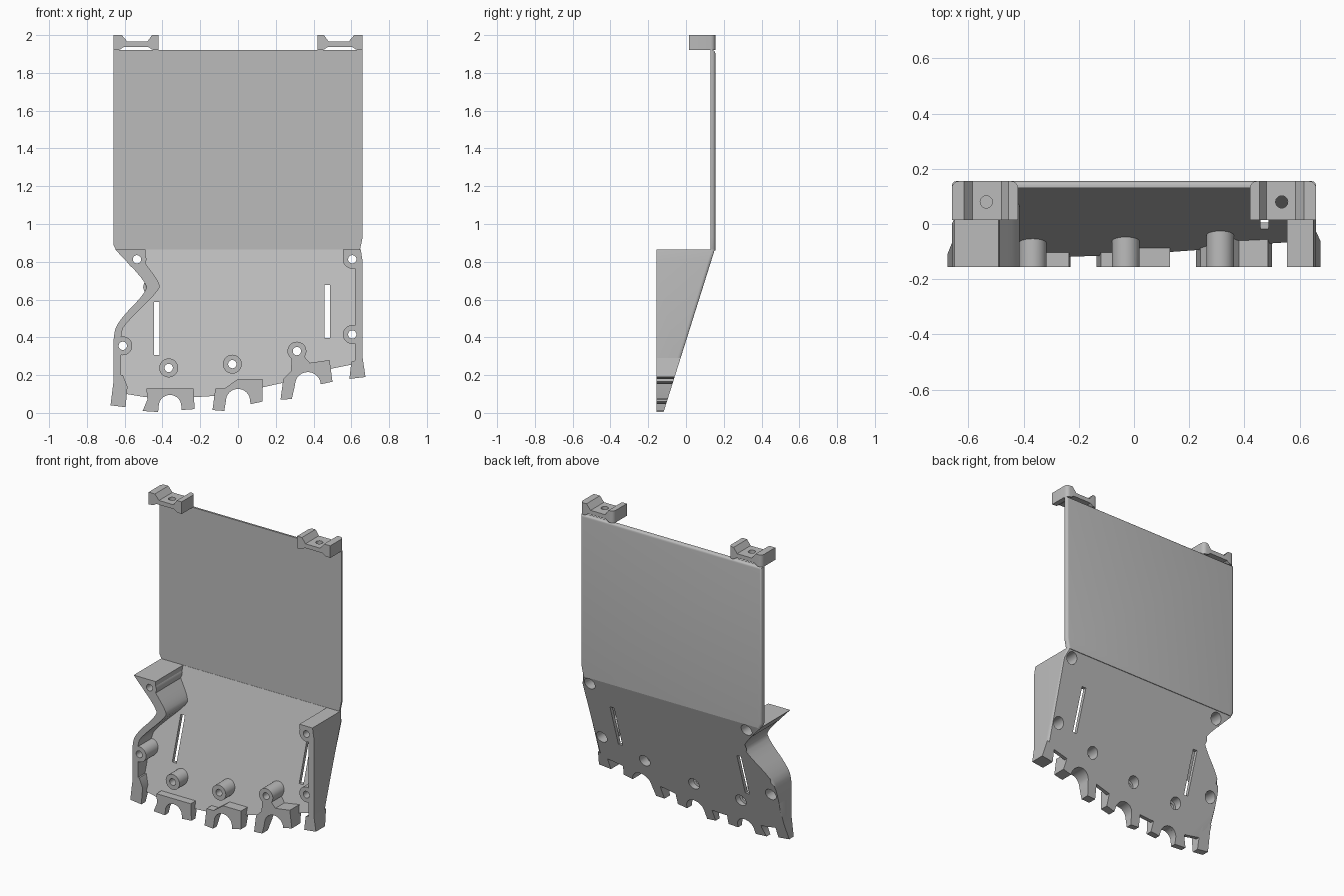
import bpy, bmesh
from math import sin, cos, pi

cube = bpy.data.objects.get("Cube")
if cube:
    bpy.data.objects.remove(cube)

grey = bpy.data.materials.new("plain_grey")
grey.use_nodes = True
grey.diffuse_color = (0.5, 0.5, 0.5, 1)
grey.node_tree.nodes["Principled BSDF"].inputs["Base Color"].default_value = (0.5, 0.5, 0.5, 1)

FRONT = -0.155


def slope_back(z):
    return -0.12 + 0.315 * z


def slope_front(z):
    return slope_back(z) - 0.024


def boss_back(z):
    return slope_back(z) - 0.012


def prism(name, outline, front, back, radius=0, rule=None):
    """Extrude an XZ outline between two depths, each a number or a function of z."""
    depth = [d if callable(d) else (lambda z, d=d: d) for d in (front, back)]
    bm = bmesh.new()
    rings = [[bm.verts.new((x, d(z), z)) for x, z in outline] for d in depth]
    n = len(outline)
    bm.faces.new(rings[0])
    bm.faces.new(rings[1][::-1])
    for i in range(n):
        j = (i + 1) % n
        bm.faces.new((rings[0][j], rings[0][i], rings[1][i], rings[1][j]))
    if radius:
        edges = []
        for i in range(n):
            a, b = rings[1][i], rings[1][(i + 1) % n]
            if rule((a.co + b.co) / 2, b.co - a.co):
                edges.append(bm.edges.get((a, b)))
        bmesh.ops.bevel(bm, geom=edges, offset=radius, segments=4, profile=0.5,
                        affect='EDGES', clamp_overlap=True)
    bmesh.ops.recalc_face_normals(bm, faces=bm.faces)
    mesh = bpy.data.meshes.new(name)
    bm.to_mesh(mesh)
    bm.free()
    obj = bpy.data.objects.new(name, mesh)
    bpy.context.collection.objects.link(obj)
    mesh.materials.append(grey)
    return obj


def circle(x, z, r, n=28, start=0, sweep=2 * pi):
    return [(x + r * cos(start + sweep * i / n), z + r * sin(start + sweep * i / n))
            for i in range(n)]


def rounded(points, times=2):
    """Corner cutting that keeps the end points."""
    for _ in range(times):
        out = [points[0]]
        for (ax, az), (bx, bz) in zip(points, points[1:]):
            out += [(ax * .75 + bx * .25, az * .75 + bz * .25),
                    (ax * .25 + bx * .75, az * .25 + bz * .75)]
        points = out + [points[-1]]
    return points


def box(x0, x1, z0, z1):
    return [(x0, z0), (x1, z0), (x1, z1), (x0, z1)]


def cut(obj, cutter):
    bpy.context.view_layer.objects.active = obj
    mod = obj.modifiers.new("cut", 'BOOLEAN')
    mod.operation = 'DIFFERENCE'
    mod.solver = 'EXACT'
    mod.object = cutter
    bpy.ops.object.modifier_apply(modifier=mod.name)


def cutter(*args):
    obj = prism("cutter", *args)
    obj.hide_render = True
    return obj


# Sloped tray with a zigzag side wall and a straight side wall
zigzag = rounded([(-.65, .865), (-.485, .69), (-.485, .64), (-.64, .48), (-.66, .4), (-.66, .3)])
bottom = [(-.66, .12), (-.59, .1), (-.5, .085), (-.2, .085), (-.12, .09), (.13, .135),
          (.24, .16), (.5, .235), (.6, .255), (.66, .27)]
tray = prism("sloped_tray", zigzag + bottom + [(.66, .8), (.65, .865)], FRONT, slope_back, 0.028,
             lambda m, d: abs(m.x) > .45 and abs(d.z) > .3 * abs(d.x))
inner = rounded([(-.49, .79), (-.415, .69), (-.415, .65), (-.6, .47), (-.62, .42), (-.62, .3)])
pocket = cutter([(-.49, .9)] + inner + [(-.62, -.1), (.62, -.1), (.62, .83), (.555, .83), (.555, .9)],
                -0.4, slope_front)
cut(tray, pocket)
parts = [tray]

# Feet along the lower edge
feet = [
    [(-.66, .2), (-.66, .16), (-.675, .04), (-.595, .03), (-.585, .14), (-.61, .2)],
    [(-.485, .13), (-.48, .07), (-.505, .01), (-.43, .005), (-.3, .015), (-.23, .02), (-.235, .13)],
    [(-.12, .13), (-.135, .015), (-.07, .01), (.06, .045), (.13, .06), (.13, .18), (0, .18), (-.07, .13)],
    [(.24, .18), (.225, .07), (.31, .075), (.43, .15), (.5, .165), (.485, .28), (.38, .265),
     (.34, .31), (.285, .31), (.28, .22)],
    [(.6, .27), (.59, .18), (.675, .19), (.66, .29)],
]
for i, outline in enumerate(feet):
    parts.append(prism(f"foot_{i + 1}", outline, FRONT, slope_back))

# Screw bosses
spots = [(-.535, .813), (.605, .813), (.605, .415), (-.61, .355), (-.367, .238), (-.03, .258), (.312, .327)]
for i, (x, z) in enumerate(spots):
    parts.append(prism(f"screw_boss_{i + 1}", circle(x, z, .05), FRONT, boss_back))

# Screw holes, arches and slots cut through the lower parts
cutters = []
for x, z in spots:
    cutters.append(cutter(circle(x, z, .022), -.4, .4))
    cutters.append(cutter(circle(x, z, .038), -.09, .4))
for x, z, r, lean in ((-.36, .035, .06, 0), (0, .063, .064, .01), (.37, .148, .068, .02)):
    arch = circle(x, z, r, 16, 0, pi) + [(x - r, z), (x - r - .015 - lean, z - .15),
                                         (x + r + .015 + lean, z - .15)]
    cutters.append(cutter(arch, -.4, .4))
for x0, z0 in ((-.445, .307), (.458, .397)):
    cutters.append(cutter(box(x0, x0 + .03, z0, z0 + .28), -.4, .4))
for part in parts:
    for c in cutters:
        cut(part, c)

# Upright back panel
parts.append(prism("back_panel", [(-.645, .86), (.645, .86), (.66, .93), (.66, 1.92), (-.66, 1.92), (-.66, .89)],
                   .13, .155, .016, lambda m, d: abs(m.x) > .6 or m.z > 1.5))

# Grooved hooks on the top corners, each with an upright hole
bpy.ops.mesh.primitive_cylinder_add(vertices=28, radius=.022, depth=.3, location=(0, .08, 1.95))
drill = bpy.context.object
drill.hide_render = True
for name, side in (("right_hook", -1), ("left_hook", 1)):
    profile = [(.66, 1.92), (.66, 2), (.615, 2), (.585, 1.965), (.48, 1.965), (.455, 2), (.42, 2),
               (.42, 1.92), (.455, 1.923), (.475, 1.937), (.605, 1.937), (.625, 1.923)]
    hook = prism(name, [(side * x, z) for x, z in profile], .015, .155, .025,
                 lambda m, d: abs(d.x) < .001)
    drill.location.x = side * .535
    bpy.context.view_layer.update()
    cut(hook, drill)
    parts.append(hook)

# Remove cutters and shade
for c in cutters + [pocket, drill]:
    bpy.data.objects.remove(c)
bpy.ops.object.select_all(action='DESELECT')
for part in parts:
    part.select_set(True)
bpy.context.view_layer.objects.active = tray
bpy.ops.object.shade_smooth_by_angle(angle=pi / 6)
